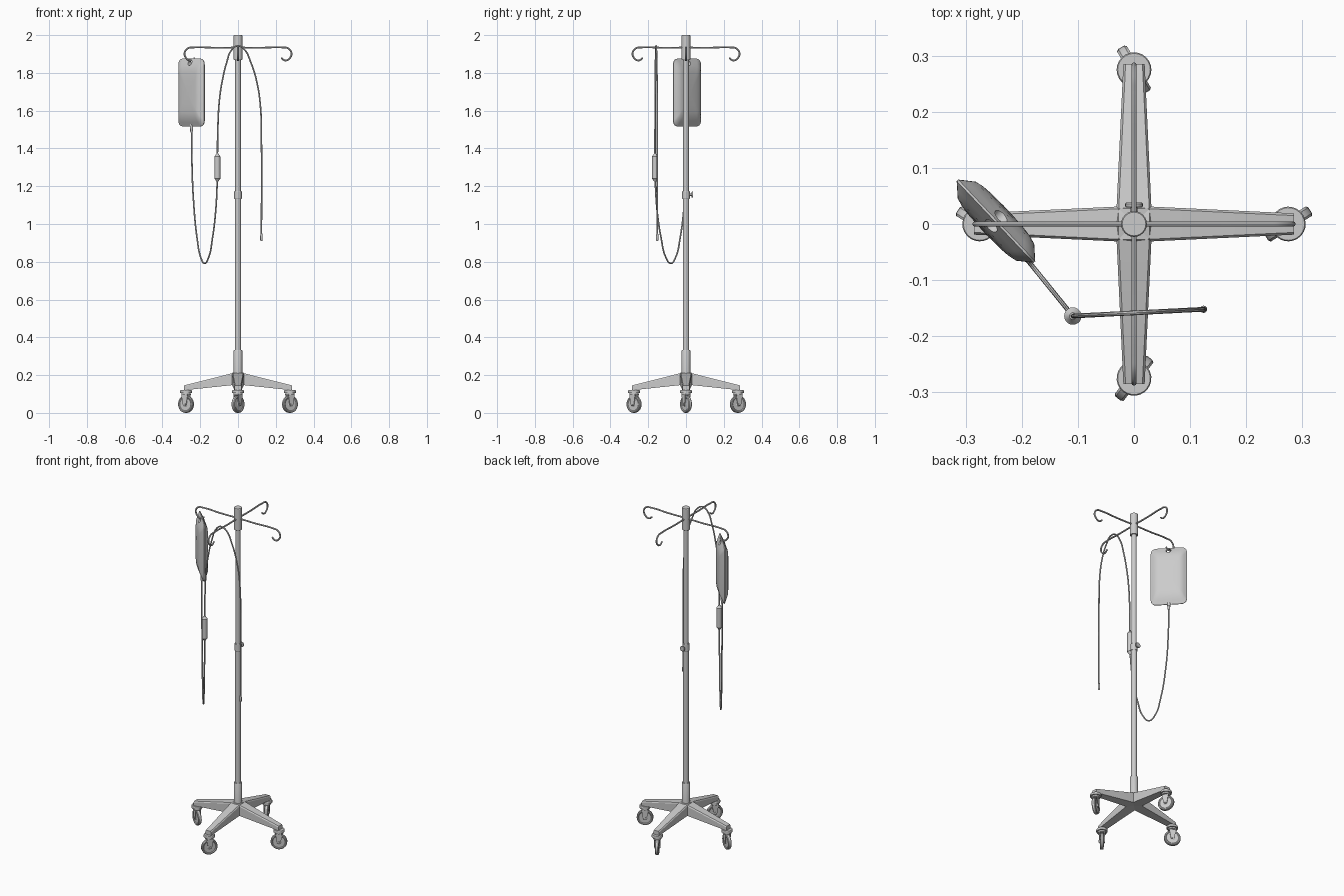
import bpy, bmesh
from math import radians, pi, cos, sin
from mathutils import Vector, Matrix

if "Cube" in bpy.data.objects:
    bpy.data.objects.remove(bpy.data.objects["Cube"])


def finish(name, bm, matrix=Matrix()):
    bmesh.ops.recalc_face_normals(bm, faces=bm.faces)
    bm.transform(matrix)
    me = bpy.data.meshes.new(name)
    bm.to_mesh(me)
    bm.free()
    ob = bpy.data.objects.new(name, me)
    bpy.context.collection.objects.link(ob)
    return ob


def skin(name, rings, matrix=Matrix()):
    """Closed surface through a list of equally long point rings."""
    bm = bmesh.new()
    vs = [[bm.verts.new(p) for p in r] for r in rings]
    n = len(vs[0])
    for a, b in zip(vs, vs[1:]):
        for i in range(n):
            bm.faces.new((a[i], a[(i + 1) % n], b[(i + 1) % n], b[i]))
    bm.faces.new(vs[0])
    bm.faces.new(vs[-1])
    return finish(name, bm, matrix)


def lathe(name, profile, matrix=Matrix(), n=24):
    """Turned part around z from (radius, height) pairs."""
    return skin(name, [[(r * cos(2 * pi * i / n), r * sin(2 * pi * i / n), z)
                        for i in range(n)] for r, z in profile], matrix)


def tube(name, points, radius, matrix=Matrix()):
    cu = bpy.data.curves.new(name, 'CURVE')
    cu.dimensions = '3D'
    cu.bevel_depth, cu.bevel_resolution = radius, 2
    cu.resolution_u, cu.use_fill_caps = 6, True
    sp = cu.splines.new('BEZIER')
    sp.bezier_points.add(len(points) - 1)
    for bp, p in zip(sp.bezier_points, points):
        bp.co = p
        bp.handle_left_type = bp.handle_right_type = 'AUTO'
    ob = bpy.data.objects.new(name, cu)
    ob.matrix_world = matrix
    bpy.context.collection.objects.link(ob)
    return ob


def rot(deg, axis='Z'):
    return Matrix.Rotation(radians(deg), 4, axis)


def at(x, y, z):
    return Matrix.Translation((x, y, z))


# Pole: socket, lower tube, clamp collar, upper tube, head
lathe("pole_socket", [(.023, .15), (.023, .328), (.021, .332)])
lathe("lower_pole", [(.0165, .32), (.0165, 1.15)])
lathe("upper_pole", [(.015, 1.14), (.015, 1.9)])
lathe("pole_head", [(.021, 1.868), (.023, 1.871), (.023, 1.997), (.021, 2.0)])
lathe("height_collar", [(.018, 1.133), (.02, 1.136), (.02, 1.172), (.018, 1.175)])
lathe("height_knob", [(.006, .012), (.006, .029), (.015, .03), (.016, .032), (.016, .036), (.014, .038)],
      at(0, 0, 1.155) @ rot(-90, 'X'), 16)


# Base legs, hooks and casters, one of each per direction
def leg_section(x, w, z0, z1):
    return [(x, -w, z0), (x, w, z0), (x, w, z1 - .006), (x, w - .004, z1),
            (x, -w + .004, z1), (x, -w, z1 - .006)]


hook = [(0, 0, 1.934), (.12, 0, 1.933), (.235, 0, 1.935), (.265, 0, 1.93), (.283, 0, 1.905),
        (.273, 0, 1.877), (.25, 0, 1.866), (.229, 0, 1.879)]

for k, steer in enumerate((32, 120, 148, 52)):
    turn = rot(90 * k)
    skin("base_leg", [leg_section(0, .032, .15, .214), leg_section(.03, .031, .147, .21),
                      leg_section(.285, .019, .12, .146)], turn)
    tube("hook_arm", hook, .0048, turn)

    c = turn @ Vector((.275, 0, 0))
    place = at(c.x, c.y, 0) @ rot(steer)
    lathe("caster_plate", [(.018, .094), (.024, .096), (.024, .105), (.031, .106), (.031, .118), (.029, .121)], place)
    lathe("caster_wheel", [(.012, -.009), (.015, -.007), (.034, -.007), (.038, -.01), (.043, -.01),
                           (.046, -.006), (.046, .006), (.043, .01), (.038, .01), (.034, .007),
                           (.015, .007), (.012, .009)],
          place @ at(0, 0, .046) @ rot(90, 'X'), 28)
    lathe("caster_axle", [(.006, -.018), (.006, .018)], place @ at(0, 0, .046) @ rot(90, 'X'), 12)
    for side in (-1, 1):
        outline = [(-.02, .1), (-.011, .046), (-.007, .037), (.007, .037), (.011, .046), (.02, .1)]
        skin("caster_fork", [[(x, side * y, z) for x, z in outline] for y in (.012, .016)], place)

# Fluid bag: pillow of shrinking rounded rectangles, pierced for the hook
W, H, R = .1, .179, .03
outline = []
for k, (sx, sz) in enumerate(((1, 1), (-1, 1), (-1, -1), (1, -1))):
    for i in range(6):
        a = pi / 2 * (k + i / 5)
        outline.append((sx * (W - R) + R * cos(a), sz * (H - R) + R * sin(a)))
pillow = [(.1, .029), (.4, .028), (.6, .026), (.76, .022), (.88, .012), (1, .002)]
layers = [(s, -t) for s, t in pillow] + [(s, t) for s, t in reversed(pillow)]
bag_place = at(-.246, .005, 1.696) @ rot(-46.7)
bag = skin("fluid_bag", [[(x * s, t, z * s) for x, z in outline] for s, t in layers], bag_place)
cutter = lathe("hole_cutter", [(.014, -.08), (.014, .08)], bag_place @ at(0, 0, .157) @ rot(90, 'X'), 20)
cutter.hide_render = True
mod = bag.modifiers.new("hole", 'BOOLEAN')
mod.operation, mod.object = 'DIFFERENCE', cutter
bpy.context.view_layer.objects.active = bag
bpy.ops.object.modifier_apply(modifier=mod.name)
bpy.data.objects.remove(cutter)
lathe("bag_port", [(.009, 1.505), (.009, 1.53)], at(-.246, .005, 0), 16)
lathe("bag_spike", [(.005, 1.485), (.007, 1.49), (.007, 1.51)], at(-.246, .005, 0), 16)

# Drip chamber and the two lengths of tubing
lathe("drip_chamber", [(.006, 1.225), (.012, 1.236), (.0155, 1.24), (.0155, 1.358),
                       (.012, 1.362), (.006, 1.372)], at(-.109, -.164, 0), 20)
lower = [(-.246, 1.5), (-.244, 1.33), (-.236, 1.13), (-.216, .92), (-.197, .823), (-.177, .792),
         (-.155, .825), (-.136, .92), (-.118, 1.07), (-.109, 1.24)]
tube("lower_tubing", [(x, .005 - .169 * (x + .246) / .137, z) for x, z in lower], .0042)
upper = [(-.109, 1.36), (-.107, 1.5), (-.098, 1.66), (-.082, 1.765), (-.06, 1.855), (-.036, 1.918),
         (-.003, 1.943), (.035, 1.922), (.066, 1.86), (.099, 1.755), (.119, 1.62), (.124, 1.44), (.124, .93)]
tube("upper_tubing", [(x, -.164 + .012 * (x + .109) / .233, z) for x, z in upper], .0042)
lathe("tube_connector", [(.004, .91), (.0065, .915), (.0065, .938), (.0045, .95)], at(.124, -.152, 0), 12)

# Turn tubing into meshes and smooth everything, keeping hard edges
bpy.ops.object.select_all(action='SELECT')
bpy.context.view_layer.objects.active = bag
bpy.ops.object.convert(target='MESH')
bpy.ops.object.shade_smooth_by_angle(angle=radians(30))
